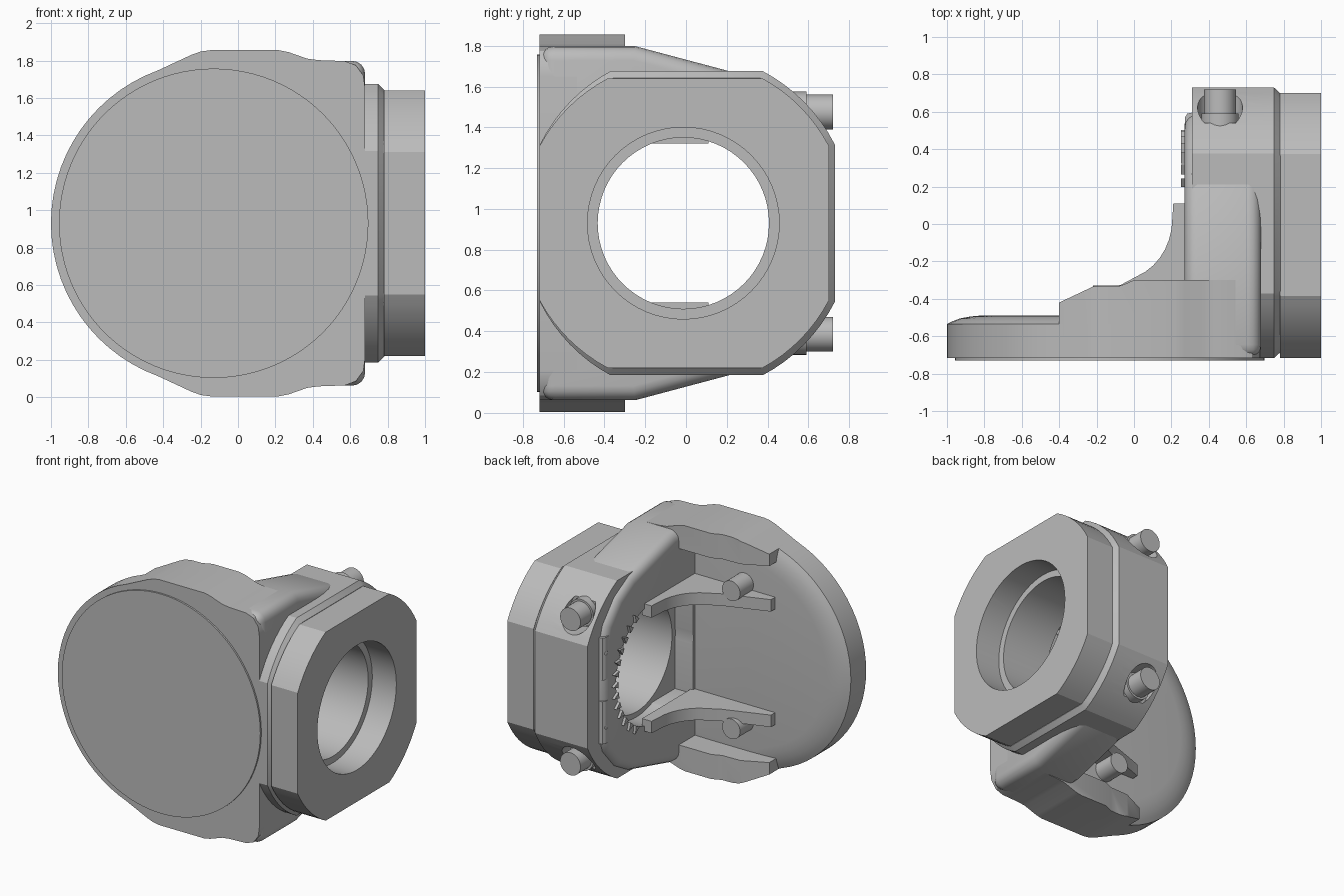
import bpy, bmesh, math
from mathutils import Vector

old = bpy.data.objects.get("Cube")
if old:
    bpy.data.objects.remove(old, do_unlink=True)

ZC = 0.93          # mid height, everything mirrors about it
BORE_Y = -0.013    # bore axis

grey = bpy.data.materials.new("plain grey")
grey.use_nodes = True
grey.diffuse_color = (0.5, 0.5, 0.5, 1)
grey.node_tree.nodes["Principled BSDF"].inputs["Base Color"].default_value = (0.5, 0.5, 0.5, 1)


def place(axis, p, t):
    """Put a 2D profile point at depth t along an axis (heights relative to ZC)."""
    if axis == 'x':
        return Vector((t, p[0], p[1] + ZC))
    if axis == 'y':
        return Vector((p[0], t, p[1] + ZC))
    return Vector((p[0], p[1], t + ZC))


def loft(name, pts, axis, levels, centre=(0, 0)):
    """Stack scaled copies of a profile; levels are (depth, scale)."""
    bm = bmesh.new()
    rings = []
    for t, s in levels:
        ring = [(centre[0] + (p[0] - centre[0]) * s, centre[1] + (p[1] - centre[1]) * s) for p in pts]
        rings.append([bm.verts.new(place(axis, p, t)) for p in ring])
    n = len(pts)
    for a, b in zip(rings, rings[1:]):
        for i in range(n):
            bm.faces.new((a[i], a[(i + 1) % n], b[(i + 1) % n], b[i]))
    bm.faces.new(rings[0][::-1])
    bm.faces.new(rings[-1])
    bmesh.ops.recalc_face_normals(bm, faces=bm.faces)
    mesh = bpy.data.meshes.new(name)
    bm.to_mesh(mesh)
    bm.free()
    mesh.materials.append(grey)
    ob = bpy.data.objects.new(name, mesh)
    bpy.context.collection.objects.link(ob)
    return ob


def prism(name, pts, axis, a, b):
    return loft(name, pts, axis, [(a, 1), (b, 1)])


def circle(cx, cy, r, n=64):
    return [(cx + r * math.cos(2 * math.pi * i / n), cy + r * math.sin(2 * math.pi * i / n)) for i in range(n)]


def rect(x0, x1, y0, y1):
    return [(x0, y0), (x1, y0), (x1, y1), (x0, y1)]


def mirrored(half):
    """Close a profile by mirroring its upper half about height zero."""
    return half + [(u, -v) for u, v in reversed(half) if abs(v) > 1e-6]


def activate(ob):
    bpy.ops.object.select_all(action='DESELECT')
    ob.select_set(True)
    bpy.context.view_layer.objects.active = ob


def combine(ob, cutter, op='DIFFERENCE'):
    mod = ob.modifiers.new("cut", 'BOOLEAN')
    mod.object, mod.operation, mod.solver = cutter, op, 'EXACT'
    activate(ob)
    bpy.ops.object.modifier_apply(modifier=mod.name)


def bevel(ob, width, segments):
    mod = ob.modifiers.new("bevel", 'BEVEL')
    mod.width, mod.segments, mod.limit_method = width, segments, 'ANGLE'
    activate(ob)
    bpy.ops.object.modifier_apply(modifier=mod.name)


def smooth(ob):
    activate(ob)
    bpy.ops.object.shade_smooth_by_angle(angle=math.radians(28))


parts, helpers = [], []

# Front plate: round on one side, shouldered on the other, with a domed back
arc = [(-0.13 - 0.87 * math.cos(math.radians(a)), 0.87 * math.sin(math.radians(a))) for a in range(0, 71, 5)]
outline = mirrored(arc + [(-0.25, 0.90), (-0.2, 0.918), (-0.15, 0.925), (0.22, 0.925), (0.27, 0.915),
                          (0.37, 0.88), (0.43, 0.872), (0.57, 0.867), (0.63, 0.845), (0.67, 0.79), (0.68, 0.72)])
parts.append(loft("front_plate", outline, 'y',
                  [(-0.717, 1), (-0.535, 1), (-0.52, 0.965), (-0.505, 0.92), (-0.495, 0.86), (-0.49, 0.8)],
                  (-0.13, 0)))
parts.append(prism("front_disc", circle(-0.13, 0, 0.827, 96), 'y', -0.73, -0.7))

# Raised walls along the top and bottom rim of the plate
wall_side = [(-0.4, -0.6), (-0.4, -0.42), (-0.22, -0.335), (-0.07, -0.33), (0, -0.3), (0.68, -0.3), (0.68, -0.6)]
full_outline = prism("outline_helper", outline, 'y', -0.8, 0)
helpers.append(full_outline)
for side, label in ((1, "upper"), (-1, "lower")):
    wall = prism(label + "_rim_wall", wall_side, 'z', side * 0.74, side * 1.0)
    combine(wall, full_outline, 'INTERSECT')
    parts.append(wall)

# Tapered neck behind the plate
neck = prism("tapered_neck", mirrored([(-0.715, 0.868), (-0.25, 0.868), (0.25, 0.735), (0.42, 0.64),
                                       (0.56, 0.48), (0.6, 0.35)]), 'x', 0.27, 0.68)
bevel(neck, 0.07, 4)


def rounded_octagon(front, back, half, flat, shift=0):
    """Square with its corners cut by shallow arcs."""
    pts = [(front, flat)]
    r = math.hypot(half, flat)
    a0 = math.atan2(flat, half)
    span = math.pi / 2 - 2 * a0
    for sx, edge in ((-1, front), (1, back)):
        corner = []
        for i in range(9):
            a = a0 + span * i / 8
            corner.append((edge * r * math.cos(a) / half, r * math.sin(a)))
        pts += corner if sx < 0 else corner[::-1]
    return mirrored(pts[1:])


# Octagonal housing with a chamfered lip, and the outer flange
housing = loft("housing", rounded_octagon(-0.717, 0.73, 0.745, 0.385), 'x',
               [(0.31, 1), (0.748, 1), (0.782, 0.957)])
flange = prism("flange", rounded_octagon(-0.717, 0.7, 0.71, 0.38), 'x', 0.78, 1.0)

# Bore, counterbore and the inner pocket
cutters = [prism("bore_cutter", circle(BORE_Y, 0, 0.42), 'x', -0.1, 1.2),
           prism("counterbore_cutter", circle(BORE_Y, 0, 0.47), 'x', 0.8, 1.3),
           prism("pocket_cutter", circle(BORE_Y, 0, 0.46), 'x', -0.2, 0.42),
           prism("pocket_floor_cutter", rect(-0.47, 0, -0.42, 0.42), 'x', -0.25, 0.42)]
helpers += cutters
for ob in (neck, housing, flange):
    for c in cutters:
        combine(ob, c)
    parts.append(ob)

# Paired curved ribs, posts, screws and pads
fillet = [(0.205 - 0.29 * (1 - math.sin(math.radians(a))), 0.03 - 0.33 * math.cos(math.radians(a)))
          for a in range(20, 91, 10)]
rib_side = [(-0.4, -0.55), (-0.4, -0.44), (-0.07, -0.325)] + fillet + [(0.21, 0.11), (0.29, 0.11), (0.29, -0.55)]
for side, label in ((1, "upper"), (-1, "lower")):
    parts.append(prism(label + "_rib", rib_side, 'z', side * 0.39, side * 0.48))
    parts.append(prism(label + "_post", circle(-0.145, side * 0.52, 0.075, 32), 'y', -0.55, -0.33))

    spot = prism(label + "_spotface_cutter", circle(0.46, side * 0.545, 0.12, 48), 'y', 0.54, 0.9)
    helpers.append(spot)
    combine(housing, spot)
    combine(neck, spot)
    parts.append(prism(label + "_washer", circle(0.46, side * 0.545, 0.1, 40), 'y', 0.5, 0.59))
    parts.append(prism(label + "_screw", circle(0.46, side * 0.545, 0.085, 40), 'y', 0.5, 0.72))

    pad = prism(label + "_pad", [(0.272, 0.46), (0.272, 0.57), (0.285, 0.59), (0.33, 0.6), (0.33, 0.46)],
                'z', side * 0.08, side * 0.4)
    pin = prism(label + "_pin_hole_cutter", circle(0.56, side * 0.28, 0.015, 16), 'x', 0.2, 0.31)
    helpers.append(pin)
    combine(pad, pin)
    parts.append(pad)

# Small teeth along the rear edge of the pocket
for i in range(13):
    a = math.radians(-60 + 10 * i)
    tooth = [(BORE_Y + r * math.cos(a + d), r * math.sin(a + d)) for r, d in ((0.46, -0.05), (0.515, 0), (0.46, 0.05))]
    parts.append(prism("tooth_%d" % (i + 1), tooth, 'x', 0.25, 0.29))

for ob in parts:
    smooth(ob)
for ob in helpers:
    bpy.data.objects.remove(ob, do_unlink=True)
